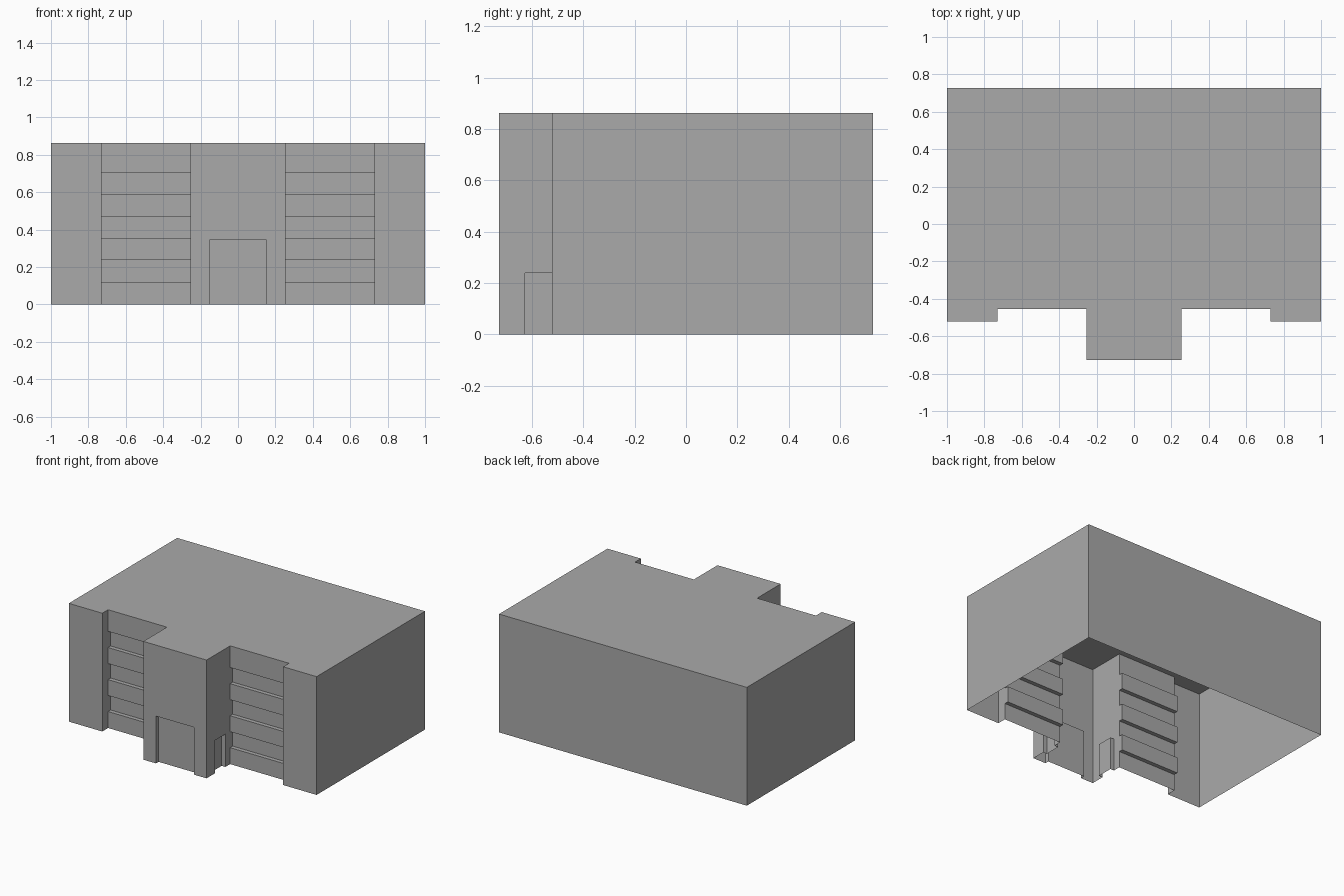
import bpy
import bmesh

cube = bpy.data.objects.get("Cube")
if cube:
    bpy.data.objects.remove(cube, do_unlink=True)

HEIGHT = 0.863
BACK, TOWER, WING, RECESS = 0.727, -0.727, -0.522, -0.455
TOWER_X, WING_X = 0.255, 0.73
DEPTH = 0.03

grey = bpy.data.materials.new("plain_grey")
grey.use_nodes = True
grey.diffuse_color = (0.4, 0.4, 0.4, 1)
grey.node_tree.nodes["Principled BSDF"].inputs["Base Color"].default_value = grey.diffuse_color


def make_object(name, bm):
    bmesh.ops.recalc_face_normals(bm, faces=bm.faces)
    mesh = bpy.data.meshes.new(name)
    bm.to_mesh(mesh)
    bm.free()
    mesh.materials.append(grey)
    obj = bpy.data.objects.new(name, mesh)
    bpy.context.collection.objects.link(obj)
    return obj


def prism(name, outline, z0, z1):
    bm = bmesh.new()
    base = bm.faces.new([bm.verts.new((x, y, z0)) for x, y in outline])
    top = bmesh.ops.extrude_face_region(bm, geom=[base], use_keep_orig=True)
    for v in top["geom"]:
        if isinstance(v, bmesh.types.BMVert):
            v.co.z = z1
    return make_object(name, bm)


def carve(target, x0, x1, y0, y1, z0, z1):
    cutter = prism("cutter", [(x0, y0), (x1, y0), (x1, y1), (x0, y1)], z0, z1)
    cutter.hide_render = True
    mod = target.modifiers.new("carve", 'BOOLEAN')
    mod.operation = 'DIFFERENCE'
    mod.solver = 'EXACT'
    mod.object = cutter
    bpy.context.view_layer.objects.active = target
    bpy.ops.object.modifier_apply(modifier=mod.name)
    bpy.data.objects.remove(cutter, do_unlink=True)


# Building block: two wings, two set-back bays and a central entrance tower
half = [(TOWER_X, TOWER), (TOWER_X, RECESS), (WING_X, RECESS),
        (WING_X, WING), (1, WING), (1, BACK)]
outline = half + [(-x, y) for x, y in reversed(half)]
building = prism("building_shell", outline, 0, HEIGHT)

# Window bands sunk into both bays on three storeys
for z0, z1 in [(0.12, 0.237), (0.353, 0.47), (0.587, 0.705)]:
    for x0, x1 in [(TOWER_X, WING_X), (-WING_X, -TOWER_X)]:
        carve(building, x0, x1, RECESS - 0.03, RECESS + DEPTH, z0, z1)

# Main entrance and the two side doors of the tower
carve(building, -0.153, 0.153, TOWER - 0.1, TOWER + DEPTH, -0.1, 0.345)
for side in (-1, 1):
    xs = sorted([side * (TOWER_X - DEPTH), side * (TOWER_X + 0.1)])
    carve(building, *xs, -0.627, -0.51, -0.1, 0.24)

# Open underside
bm = bmesh.new()
bm.from_mesh(building.data)
floor = [f for f in bm.faces if all(abs(v.co.z) < 0.001 for v in f.verts)]
bmesh.ops.delete(bm, geom=floor, context='FACES')
bm.to_mesh(building.data)
bm.free()
